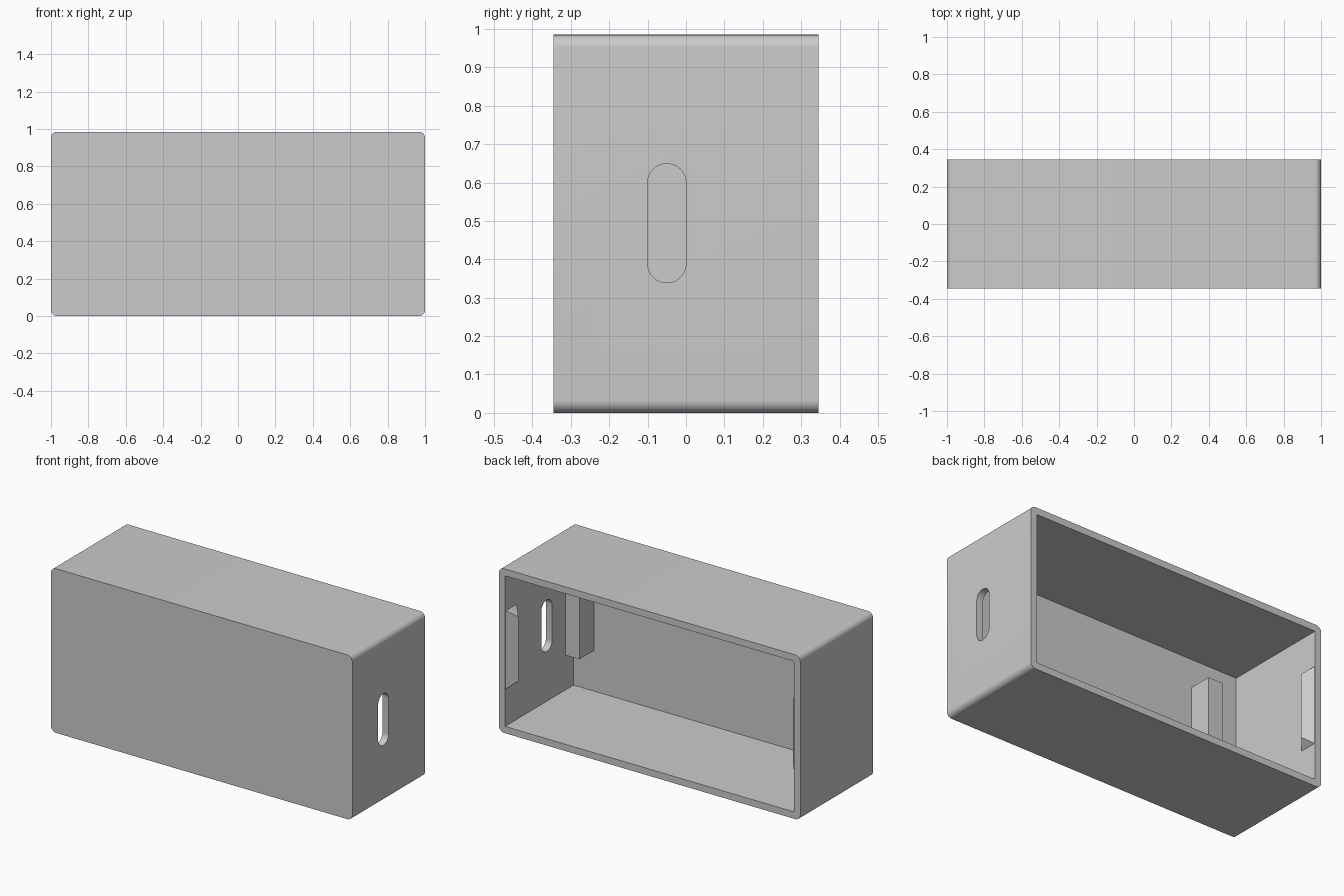
import bpy, bmesh, math
from mathutils import Vector

cube = bpy.data.objects.get("Cube")
if cube:
    bpy.data.objects.remove(cube, do_unlink=True)

W, D, H = 2.0, 0.69, 0.985      # outer size
T = 0.041                       # wall thickness
R = 0.033                       # outer corner radius

grey = bpy.data.materials.new("light grey plastic")
grey.use_nodes = True
grey.diffuse_color = (0.6, 0.6, 0.6, 1)
grey.node_tree.nodes["Principled BSDF"].inputs["Base Color"].default_value = (0.6, 0.6, 0.6, 1)


def make_object(name, bm):
    bmesh.ops.recalc_face_normals(bm, faces=bm.faces)
    mesh = bpy.data.meshes.new(name)
    bm.to_mesh(mesh)
    bm.free()
    obj = bpy.data.objects.new(name, mesh)
    mesh.materials.append(grey)
    bpy.context.collection.objects.link(obj)
    return obj


def prism(name, points, offset):
    """Extrude a closed outline along an offset vector."""
    bm = bmesh.new()
    face = bm.faces.new([bm.verts.new(p) for p in points])
    side = bmesh.ops.extrude_face_region(bm, geom=[face])
    verts = [v for v in side["geom"] if isinstance(v, bmesh.types.BMVert)]
    bmesh.ops.translate(bm, verts=verts, vec=Vector(offset))
    return make_object(name, bm)


def box(name, x0, x1, y0, y1, z0, z1):
    outline = [(x0, y0, z0), (x1, y0, z0), (x1, y0, z1), (x0, y0, z1)]
    return prism(name, outline, (0, y1 - y0, 0))


def rounded_rect(width, height, radius, steps):
    """Outline of a rounded rectangle centred on the origin."""
    points = []
    for i, (sx, sy) in enumerate([(1, 1), (-1, 1), (-1, -1), (1, -1)]):
        for k in range(steps + 1):
            a = math.radians(90) * (i + k / steps)
            points.append((sx * (width / 2 - radius) + radius * math.cos(a),
                           sy * (height / 2 - radius) + radius * math.sin(a)))
    return points


def cut(target, cutter):
    mod = target.modifiers.new(cutter.name, "BOOLEAN")
    mod.operation = "DIFFERENCE"
    mod.solver = "EXACT"
    mod.object = cutter
    bpy.context.view_layer.objects.active = target
    bpy.ops.object.modifier_apply(modifier=mod.name)
    bpy.data.objects.remove(cutter, do_unlink=True)


# Shell: rounded box, hollowed from the back
outline = [(x, -D / 2, z + H / 2) for x, z in rounded_rect(W, H, R, 8)]
shell = prism("case_shell", outline, (0, D, 0))
cut(shell, box("cavity_cutter", T - W / 2, W / 2 - T, T - D / 2, D, T, H - T))

# Cable slot through the left wall
slot = [(W / 2 - 0.2, y - 0.05, z + 0.494) for y, z in rounded_rect(0.1, 0.31, 0.0499, 10)]
cut(shell, prism("slot_cutter", slot, (0.4, 0, 0)))

bpy.ops.object.select_all(action="DESELECT")
shell.select_set(True)
bpy.context.view_layer.objects.active = shell
bpy.ops.object.shade_smooth_by_angle(angle=math.radians(30))

# Support blocks standing on the inside of the front wall
for name, x0, x1 in [("left_support", 0.823, 0.916), ("right_support", -0.75, -0.653)]:
    box(name, x0, x1, T - D / 2 - 0.005, -0.165, 0.285, 0.775)

# Snap ridges with tapered ends, on both side walls near the opening
for name, side in [("left_snap_ridge", 1), ("right_snap_ridge", -1)]:
    wall, crest = side * (W / 2 - T), side * (W / 2 - T - 0.048)
    bm = bmesh.new()
    ends = []
    for z, taper in [(0.262, 0.042), (0.732, -0.042)]:
        ends.append([bm.verts.new(p) for p in
                     [(wall, 0.235, z), (crest, 0.288, z + taper), (wall, 0.341, z)]])
    for end in ends:
        bm.faces.new(end)
    for i in range(3):
        j = (i + 1) % 3
        bm.faces.new([ends[0][i], ends[0][j], ends[1][j], ends[1][i]])
    make_object(name, bm)
